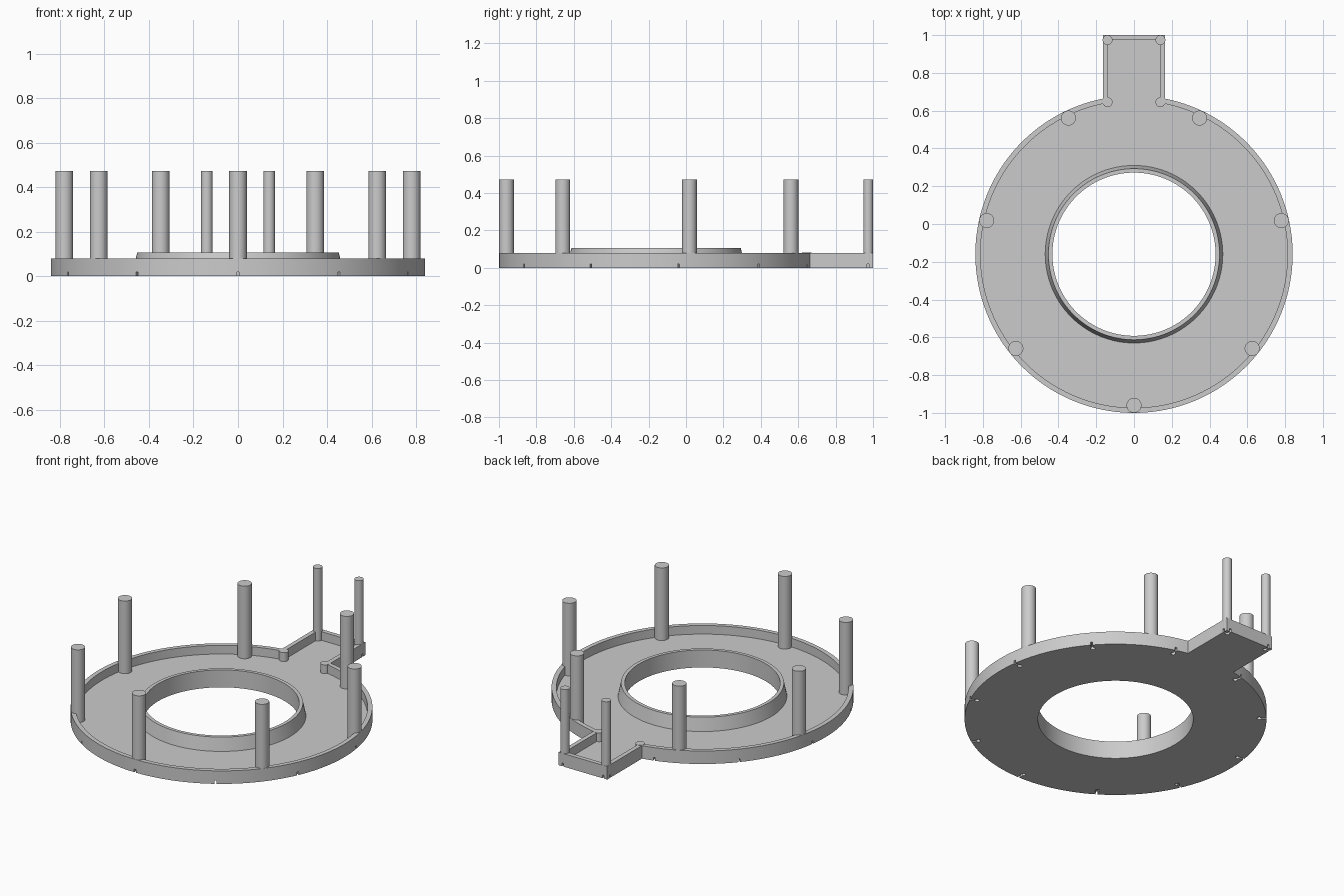
import bpy, bmesh, math
from mathutils import Matrix, Vector

cube = bpy.data.objects.get("Cube")
if cube:
    bpy.data.objects.remove(cube, do_unlink=True)

CY = -0.16          # centre of the round body in y
R, WALL = 0.84, 0.027
TAB, TAB_Y = 0.165, 1.0
RIM_Z, FLOOR_Z, TOP_Z = 0.08, 0.027, 0.473

grey = bpy.data.materials.new("light grey")
grey.use_nodes = True
colour = (0.6, 0.6, 0.6, 1)
grey.diffuse_color = colour
grey.node_tree.nodes["Principled BSDF"].inputs["Base Color"].default_value = colour


def make_object(name, bm):
    bmesh.ops.recalc_face_normals(bm, faces=bm.faces)
    mesh = bpy.data.meshes.new(name)
    bm.to_mesh(mesh)
    bm.free()
    mesh.materials.append(grey)
    obj = bpy.data.objects.new(name, mesh)
    bpy.context.collection.objects.link(obj)
    return obj


def smooth(obj):
    bpy.ops.object.select_all(action='DESELECT')
    obj.select_set(True)
    bpy.context.view_layer.objects.active = obj
    bpy.ops.object.shade_smooth_by_angle(angle=math.radians(30))


def outline(inset):
    """Keyhole outline: a long arc with a square tab at the back."""
    r, w, top = R - inset, TAB - inset, TAB_Y - inset
    gap = math.asin(w / r)
    start, sweep, n = math.pi / 2 + gap, 2 * (math.pi - gap), 144
    pts = [Vector((r * math.cos(start + sweep * i / n),
                   CY + r * math.sin(start + sweep * i / n))) for i in range(n + 1)]
    pts += [Vector((w * (1 - 2 * i / 8), top)) for i in range(9)]
    return pts


# Body: rim, floor and sloped collar lofted through matching loops
outer, inner = outline(0), outline(WALL)
centre = Vector((0, CY))


def ring(radius):
    return [centre + (p - centre).normalized() * radius for p in outer]


loops = [(outer, 0), (outer, RIM_Z), (inner, RIM_Z), (inner, FLOOR_Z),
         (ring(0.47), FLOOR_Z), (ring(0.453), 0.107), (ring(0.432), 0.107), (ring(0.432), 0)]
bm = bmesh.new()
rows = [[bm.verts.new((p.x, p.y, z)) for p in pts] for pts, z in loops]
for k, a in enumerate(rows):
    b = rows[(k + 1) % len(rows)]
    for i in range(len(a)):
        j = (i + 1) % len(a)
        bm.faces.new((a[i], a[j], b[j], b[i]))
body = make_object("ring_base", bm)

# Notches: small drilled pockets with a slot out through the wall
bm = bmesh.new()


def notch(x, y, angles):
    bmesh.ops.create_cone(bm, cap_ends=True, segments=16, radius1=0.013, radius2=0.013,
                          depth=0.04, matrix=Matrix.Translation((x, y, 0)))
    for a in angles:
        bmesh.ops.create_cube(bm, size=1, matrix=Matrix.Translation((x, y, 0))
                              @ Matrix.Rotation(a, 4, 'Z') @ Matrix.Translation((0.04, 0, 0))
                              @ Matrix.Diagonal((0.08, 0.011, 0.039, 1)))


for k in range(11):
    a = -math.pi / 2 + k * math.tau / 11
    notch(0.8 * math.cos(a), CY + 0.8 * math.sin(a), [a])
for side in (0, math.pi):
    notch(0.138 * math.cos(side), TAB_Y - WALL, [side, math.pi / 2])
cutter = make_object("notch_cutter", bm)
cutter.hide_render = True

mod = body.modifiers.new("notches", 'BOOLEAN')
mod.operation, mod.solver, mod.object, mod.use_self = 'DIFFERENCE', 'EXACT', cutter, True
bpy.context.view_layer.objects.active = body
bpy.ops.object.modifier_apply(modifier=mod.name)
bpy.data.objects.remove(cutter, do_unlink=True)
smooth(body)


def post(name, x, y, radius, top):
    base = 0.022
    bm = bmesh.new()
    bmesh.ops.create_cone(bm, cap_ends=True, segments=40, radius1=radius, radius2=radius,
                          depth=top - base, matrix=Matrix.Translation((x, y, (top + base) / 2)))
    smooth(make_object(name, bm))


# Seven tall posts around the rim
for k in range(7):
    a = -math.pi / 2 + k * math.tau / 7
    post(f"rim_post_{k + 1}", 0.8 * math.cos(a), CY + 0.8 * math.sin(a), 0.0395, TOP_Z)

# Thin posts at the tab corners, low studs at its mouth
for side, s in (("left", 1), ("right", -1)):
    post(f"tab_post_{side}", s * 0.14, TAB_Y - 0.026, 0.026, TOP_Z)
    post(f"tab_stud_{side}", s * 0.14, 0.645, 0.026, RIM_Z + 0.001)
